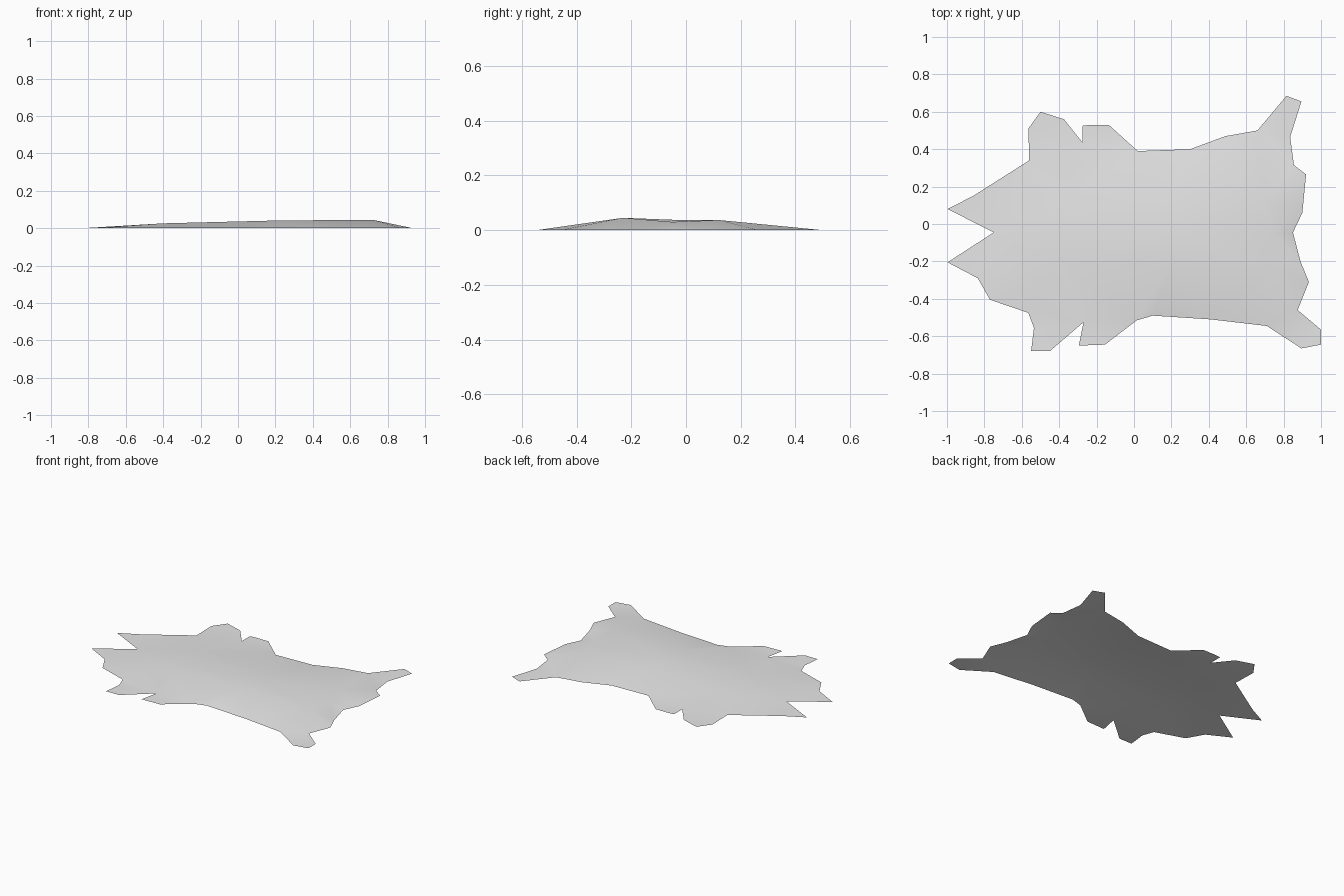
import bpy
import bmesh
from mathutils import Vector
from mathutils.geometry import delaunay_2d_cdt

default_cube = bpy.data.objects.get("Cube")
if default_cube:
    bpy.data.objects.remove(default_cube, do_unlink=True)


def make_material(name, colour):
    material = bpy.data.materials.new(name)
    material.use_nodes = True
    material.diffuse_color = colour
    shader = material.node_tree.nodes["Principled BSDF"]
    shader.inputs["Base Color"].default_value = colour
    return material


def hundredths(points):
    return [Vector([value / 100 for value in point]) for point in points]


# Outline sections of the hide, clockwise from above, in hundredths
back_hind_flank = [(-99.7, 8), (-86, 15), (-56, 34)]
back_hind_paw = [(-56.5, 51), (-50, 60), (-37.5, 56), (-27.5, 43.5),
                 (-27.5, 52.5), (-23.5, 53), (-13.5, 53)]
back_side = [(2, 39), (30, 40), (49, 47), (66, 50)]
back_fore_leg = [(81.5, 68.5), (89.5, 65.5), (83.5, 46.5)]
neck_edge = [(85.5, 31.5), (92, 26.5), (90, 6), (85, -4.5),
             (89, -20), (93.5, -31), (87.5, -46)]
front_fore_leg = [(100, -56.5), (100, -64.5), (89.5, -66.5)]
front_side = [(71, -54.5), (41, -51), (10, -49), (1.5, -51.5)]
front_hind_paw = [(-15.5, -64.5), (-29.5, -65), (-27, -52.5),
                  (-45, -68), (-55, -68), (-53.5, -55.5)]
front_hind_flank = [(-56.5, -47.5), (-77, -40.5), (-83.5, -29),
                    (-99.7, -20.5), (-75, -4.5)]

outline = hundredths(
    back_hind_flank + back_hind_paw + back_side + back_fore_leg + neck_edge
    + front_fore_leg + front_side + front_hind_paw + front_hind_flank)

# Raised points: two low ridges along the body with a shallow dip between
front_ridge = [(72, -23, 4.5), (20, -21, 4.1), (-40, -20, 2.6)]
back_ridge = [(70, 12, 3.7), (20, 11, 3.6), (-40, 11, 2.5)]
spine_dip = [(74, -5, 3), (20, -5, 3.8), (-40, -5, 2.6)]
raised = hundredths(front_ridge + back_ridge + spine_dip)

# Triangulate the sheet inside its outline, edges resting on the floor
flat_points = [p.copy() for p in outline] + [p.to_2d() for p in raised]
heights = [0.0] * len(outline) + [p.z for p in raised]
count = len(outline)
border = [(i, (i + 1) % count) for i in range(count)]
points, _, triangles, sources, _, _ = delaunay_2d_cdt(
    flat_points, border, [], 1, 0.00001)

sheet = bmesh.new()
verts = [sheet.verts.new((p.x, p.y, heights[source[0]] if source else 0))
         for p, source in zip(points, sources)]
for triangle in triangles:
    face = sheet.faces.new([verts[i] for i in triangle])
    face.normal_update()
    if face.normal.z < 0:
        face.normal_flip()
    face.smooth = True

mesh = bpy.data.meshes.new("hide_rug")
sheet.to_mesh(mesh)
sheet.free()
mesh.materials.append(make_material("plain grey hide", (0.8, 0.8, 0.8, 1)))
hide_rug = bpy.data.objects.new("hide_rug", mesh)
bpy.context.collection.objects.link(hide_rug)
